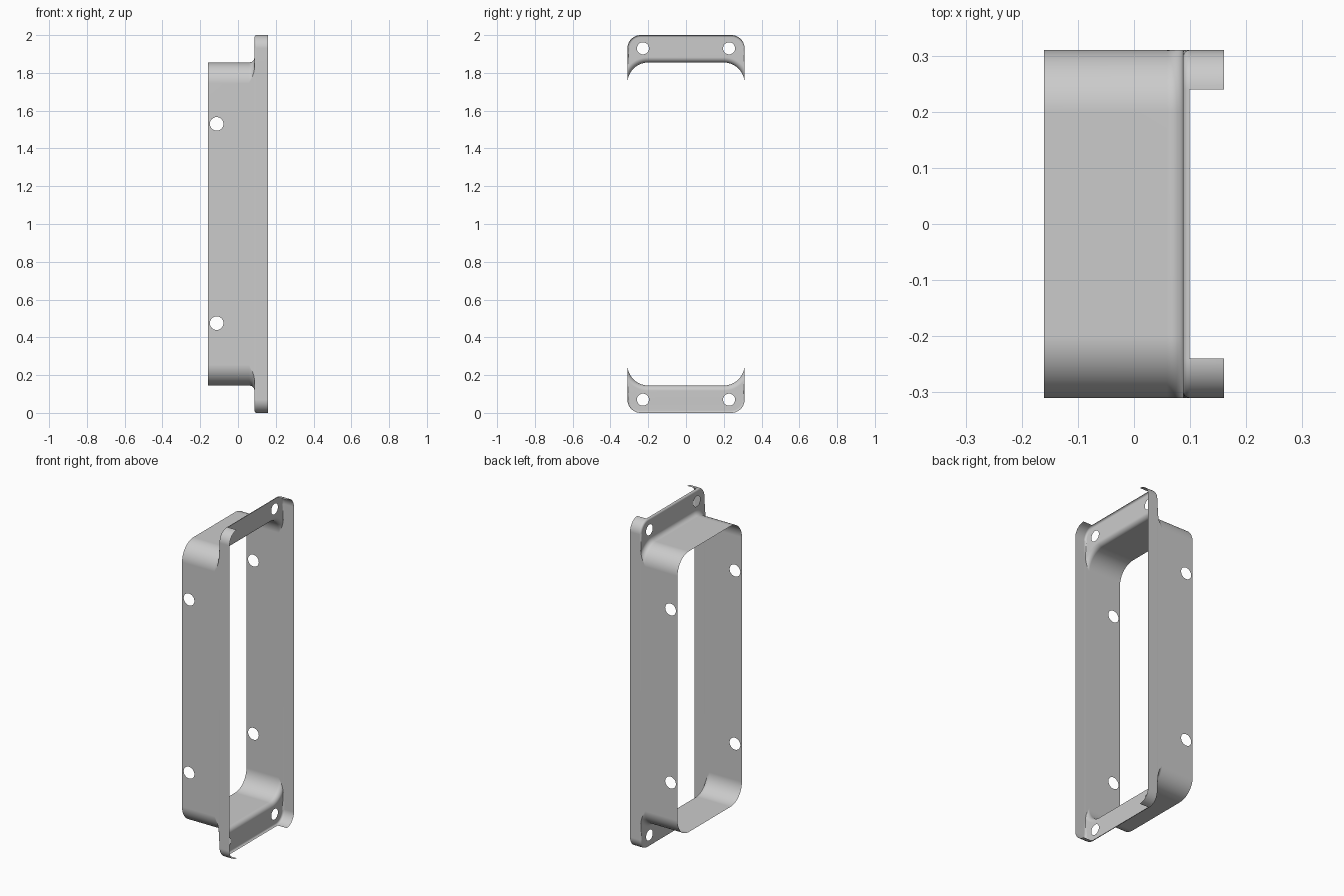
import bpy, bmesh
from math import sin, cos, pi, acos
from mathutils import Vector

cube = bpy.data.objects.get("Cube")
if cube:
    bpy.data.objects.remove(cube)

W = 0.31                    # half width of the sheet
X_BACK, X_FLANGE, X_LIP = -0.16, 0.087, 0.16
TUBE_H, TUBE_R = 0.855, 0.11
FILLET, BEND = 0.028, 0.012
OUT_R = 0.07
M = 17                      # points per corner


def tube_corner(d):
    """Rounded tube corner grown by d, cut off at the side wall."""
    r = TUBE_R + d
    start = acos(TUBE_R / r)
    angles = [start + (pi / 2 - start) * i / (M - 1) for i in range(M)]
    return [(W - TUBE_R + r * cos(a), TUBE_H - TUBE_R + r * sin(a)) for a in angles]


def flange_corner(inset):
    """Side wall point followed by the outer flange corner."""
    r = OUT_R - inset
    angles = [pi / 2 * i / (M - 2) for i in range(M - 1)]
    return [tube_corner(FILLET)[0]] + [
        (W - OUT_R + r * cos(a), 1 - OUT_R + r * sin(a)) for a in angles]


def ring(bm, x, q):
    """Mirror one corner into a closed loop of vertices."""
    half = q + [(-y, z) for y, z in reversed(q)]
    loop = half + [(y, -z) for y, z in reversed(half)]
    return [bm.verts.new((x, y, z + 1)) for y, z in loop]


def punch(bm, faces, centres, radius, axes):
    """Refill a flat region with round holes left open."""
    group = set(faces)
    edges = {e for f in faces for e in f.edges}
    rim = [e for e in edges if sum(f in group for f in e.link_faces) == 1]
    inner = [e for e in edges if e not in set(rim)]
    normal = faces[0].normal.copy()
    bmesh.ops.delete(bm, geom=list(faces), context='FACES_ONLY')
    if inner:
        bmesh.ops.delete(bm, geom=inner, context='EDGES')
    u, v = (Vector(a) for a in axes)
    for c in centres:
        pts = [bm.verts.new(Vector(c) + radius * (u * cos(2 * pi * i / 32) + v * sin(2 * pi * i / 32)))
               for i in range(32)]
        rim += [bm.edges.new((pts[i - 1], pts[i])) for i in range(32)]
    bmesh.ops.triangle_fill(bm, use_beauty=True, edges=rim, normal=normal)


bm = bmesh.new()

# Tube, flared fillet, flat flange, rolled bend and lip as successive loops
rings = [ring(bm, X_BACK, tube_corner(0))]
for i in range(9):
    t = pi / 2 * i / 8
    rings.append(ring(bm, X_FLANGE - FILLET * (1 - sin(t)), tube_corner(FILLET * (1 - cos(t)))))
for i in range(6):
    t = pi / 2 * i / 5
    rings.append(ring(bm, X_FLANGE + BEND * (1 - cos(t)), flange_corner(BEND * (1 - sin(t)))))
rings.append(ring(bm, X_LIP, flange_corner(0)))

# The lip is left out along the straight top and bottom edges
n = 4 * M
for a, b in zip(rings, rings[1:]):
    for k in range(n):
        if b is rings[-1] and k in (M - 1, 3 * M - 1):
            continue
        j = (k + 1) % n
        bm.faces.new((a[k], a[j], b[j], b[k]))

bmesh.ops.remove_doubles(bm, verts=bm.verts[:], dist=1e-5)
bmesh.ops.recalc_face_normals(bm, faces=bm.faces[:])
bm.normal_update()

# Flange screw holes
for s in (-1, 1):
    flat = [f for f in bm.faces
            if all(abs(v.co.x - X_FLANGE) < 1e-5 and (v.co.z - 1) * s > 0 for v in f.verts)]
    punch(bm, flat, [(X_FLANGE, y, 1 + s * 0.93) for y in (-0.228, 0.228)],
          0.032, ((0, 1, 0), (0, 0, 1)))

# Side wall screw holes
for s in (-1, 1):
    wall = [f for f in bm.faces
            if all(abs(v.co.y - s * W) < 1e-5 for v in f.verts)
            and min(v.co.x for v in f.verts) < X_BACK + 0.001]
    punch(bm, wall, [(-0.113, s * W, z) for z in (0.475, 1.53)],
          0.036, ((1, 0, 0), (0, 0, 1)))

bmesh.ops.recalc_face_normals(bm, faces=bm.faces[:])
mesh = bpy.data.meshes.new("flanged_sleeve")
bm.to_mesh(mesh)
bm.free()

# Material
grey = (0.6, 0.6, 0.6, 1)
mat = bpy.data.materials.new("plain grey metal")
mat.use_nodes = True
mat.diffuse_color = grey
mat.node_tree.nodes["Principled BSDF"].inputs["Base Color"].default_value = grey
mesh.materials.append(mat)

# Object with smooth bends and crisp flats
sleeve = bpy.data.objects.new("flanged_sleeve", mesh)
bpy.context.collection.objects.link(sleeve)
bpy.ops.object.select_all(action='DESELECT')
sleeve.select_set(True)
bpy.context.view_layer.objects.active = sleeve
bpy.ops.object.shade_smooth_by_angle(angle=pi / 6)
weighted = sleeve.modifiers.new("even_shading", 'WEIGHTED_NORMAL')
weighted.keep_sharp = True
